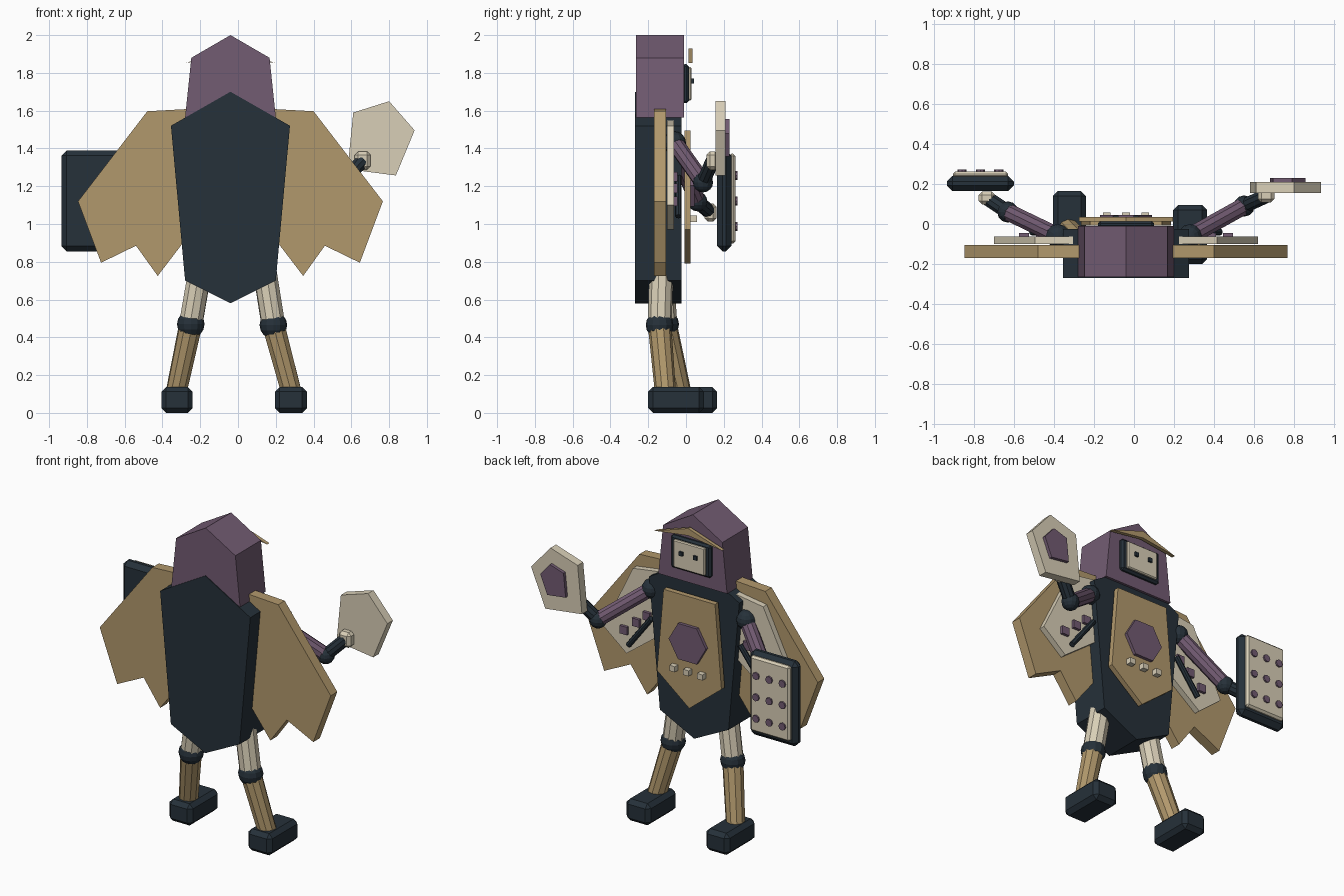
import bpy, bmesh, math
from mathutils import Vector

if "Cube" in bpy.data.objects:
    bpy.data.objects.remove(bpy.data.objects["Cube"])

CX = -0.04  # centre line of the body


def material(name, rgb):
    m = bpy.data.materials.new(name)
    m.diffuse_color = [(c / 255) ** 2.2 for c in rgb] + [1]
    m.use_nodes = True
    m.node_tree.nodes["Principled BSDF"].inputs["Base Color"].default_value = m.diffuse_color
    return m


DARK = material("dark", (42, 52, 60))
PURPLE = material("purple", (114, 92, 114))
GOLD = material("gold", (176, 151, 108))
CREAM = material("cream", (216, 206, 182))


def finish(bm, name, mat):
    bmesh.ops.recalc_face_normals(bm, faces=bm.faces)
    me = bpy.data.meshes.new(name)
    bm.to_mesh(me)
    bm.free()
    me.materials.append(mat)
    ob = bpy.data.objects.new(name, me)
    bpy.context.collection.objects.link(ob)
    return ob


def plate(name, pts, y0, y1, mat):
    """Extrude an x-z outline from y0 to y1."""
    bm = bmesh.new()
    face = bm.faces.new([bm.verts.new((x, y0, z)) for x, z in pts])
    out = bmesh.ops.extrude_face_region(bm, geom=[face])
    moved = [v for v in out["geom"] if isinstance(v, bmesh.types.BMVert)]
    bmesh.ops.translate(bm, verts=moved, vec=(0, y1 - y0, 0))
    return finish(bm, name, mat)


def box(name, lo, hi, mat, bevel=0):
    lo, hi = Vector(lo), Vector(hi)
    bm = bmesh.new()
    bmesh.ops.create_cube(bm, size=1)
    for v in bm.verts:
        v.co = (lo + hi) / 2 + v.co * (hi - lo)
    if bevel:
        bmesh.ops.bevel(bm, geom=bm.edges[:], offset=bevel, segments=1, affect='EDGES')
    return finish(bm, name, mat)


def rod(name, a, b, r, mat, sides=10, r2=None):
    a, b = Vector(a), Vector(b)
    bm = bmesh.new()
    bmesh.ops.create_cone(bm, cap_ends=True, segments=sides, radius1=r,
                          radius2=r2 or r, depth=(b - a).length)
    ob = finish(bm, name, mat)
    ob.location = (a + b) / 2
    ob.rotation_mode = 'QUATERNION'
    ob.rotation_quaternion = (b - a).to_track_quat('Z', 'Y')
    return ob


def ball(name, c, r, mat):
    bm = bmesh.new()
    bmesh.ops.create_uvsphere(bm, u_segments=12, v_segments=8, radius=r)
    ob = finish(bm, name, mat)
    ob.location = c
    return ob


def sym(half):
    """Close a half outline (offsets from the centre line) into a symmetric one."""
    right = [(CX + x, z) for x, z in half]
    left = [(CX - x, z) for x, z in reversed(half) if x > 0]
    return right + left


# Body and hood
plate("body", sym([(0, 1.70), (0.315, 1.52), (0.24, 0.70), (0, 0.58)]), -0.27, -0.025, DARK)
plate("hood", sym([(0, 2.0), (0.207, 1.88), (0.24, 1.565)]), -0.265, -0.01, PURPLE)

# Face
plate("brow", sym([(0, 1.93), (0.235, 1.853), (0, 1.885)]), 0.012, 0.035, GOLD)
box("face_frame", (CX - .14, -.02, 1.64), (CX + .14, .015, 1.846), DARK, .012)
box("face_plate", (CX - .11, .01, 1.655), (CX + .11, .03, 1.83), CREAM, .006)
for s in (-1, 1):
    ex = CX + s * .05
    box("eye", (ex - .012, .028, 1.745), (ex + .012, .042, 1.77), DARK)

# Chest panel, emblem and buttons
plate("chest_panel", sym([(.18, 1.495), (.225, .97), (0, .79)]), -0.008, 0.025, GOLD)
hexagon = [(CX + .13 * math.cos(i * math.pi / 3), 1.205 + .13 * math.sin(i * math.pi / 3))
           for i in range(6)]
plate("chest_emblem", hexagon, .022, .045, PURPLE)
for i in (-1, 0, 1):
    bx = CX + i * .097
    box("chest_button", (bx - .019, .022, 1.01), (bx + .019, .058, 1.045), CREAM)

# Wings with inner panels, studs and rods
WING = [(.2, 1.61), (.44, 1.597), (.807, 1.12), (.685, .795), (.50, .885), (.385, .725), (.19, .98)]
INNER = [(.22, 1.555), (.455, 1.52), (.66, 1.10), (.50, .97), (.26, 1.15)]
for s, side in ((-1, "left"), (1, "right")):
    plate(side + "_wing", [(CX + s * x, z) for x, z in WING], -.17, -.105, GOLD)
    plate(side + "_wing_panel", [(CX + s * x, z) for x, z in INNER], -.10, -.063, CREAM)
    for x, z in ((.35, 1.25), (.425, 1.19), (.51, 1.12)):
        c = CX + s * x
        box(side + "_wing_stud", (c - .025, -.065, z - .025), (c + .025, -.045, z + .025), PURPLE)
    rod(side + "_wing_rod", (CX + s * .31, -.04, 1.25), (CX + s * .47, -.04, 1.04), .017, DARK, 8)

# Arms: shoulder, elbow, hand
ARMS = {"right": [(.28, -.06, 1.43), (.55, .09, 1.22), (.66, .14, 1.335)],
        "left": [(-.38, -.06, 1.41), (-.63, .06, 1.12), (-.735, .13, 1.06)]}
for side, (sh, el, ha) in ARMS.items():
    ball(side + "_shoulder", sh, .06, DARK)
    rod(side + "_upper_arm", sh, el, .045, PURPLE)
    ball(side + "_elbow", el, .053, DARK)
    rod(side + "_forearm", el, ha, .038, DARK)
    h = Vector((.042, .032, .048))
    box(side + "_hand", Vector(ha) - h, Vector(ha) + h, CREAM, .018)

# Paddle in the right hand
PADDLE = [(.61, 1.59), (.80, 1.65), (.935, 1.496), (.836, 1.257), (.58, 1.29)]
plate("paddle", PADDLE, .155, .21, CREAM)
plate("paddle_emblem", [(.77 + (x - .76) * .5, 1.46 + (z - 1.46) * .5) for x, z in PADDLE],
      .205, .23, PURPLE)

# Shield on the left hand
box("shield", (-.935, .165, .855), (-.60, .24, 1.39), DARK, .028)
box("shield_plate", (-.905, .23, .897), (-.628, .262, 1.372), CREAM, .012)
for i in (-1, 0, 1):
    for j in (-1, 0, 1):
        x, z = -.767 + i * .092, 1.122 + j * .135
        rod("shield_stud", (x, .255, z), (x, .272, z), .023, PURPLE, 8)

# Legs: hip, knee, ankle, foot box
LEGS = {"right": [(.14, -.13, .76), (.187, -.14, .465), (.28, -.11, .12), (.195, -.20), (.365, .095)],
        "left": [(-.20, -.13, .76), (-.25, -.11, .47), (-.325, -.03, .12), (-.405, -.13), (-.24, .165)]}
for side, (hip, knee, ankle, lo, hi) in LEGS.items():
    rod(side + "_thigh", hip, knee, .064, CREAM)
    ball(side + "_knee", knee, .073, DARK)
    rod(side + "_shin", knee, ankle, .062, GOLD, 10, .056)
    box(side + "_foot", (*lo, 0), (*hi, .137), DARK, .025)
